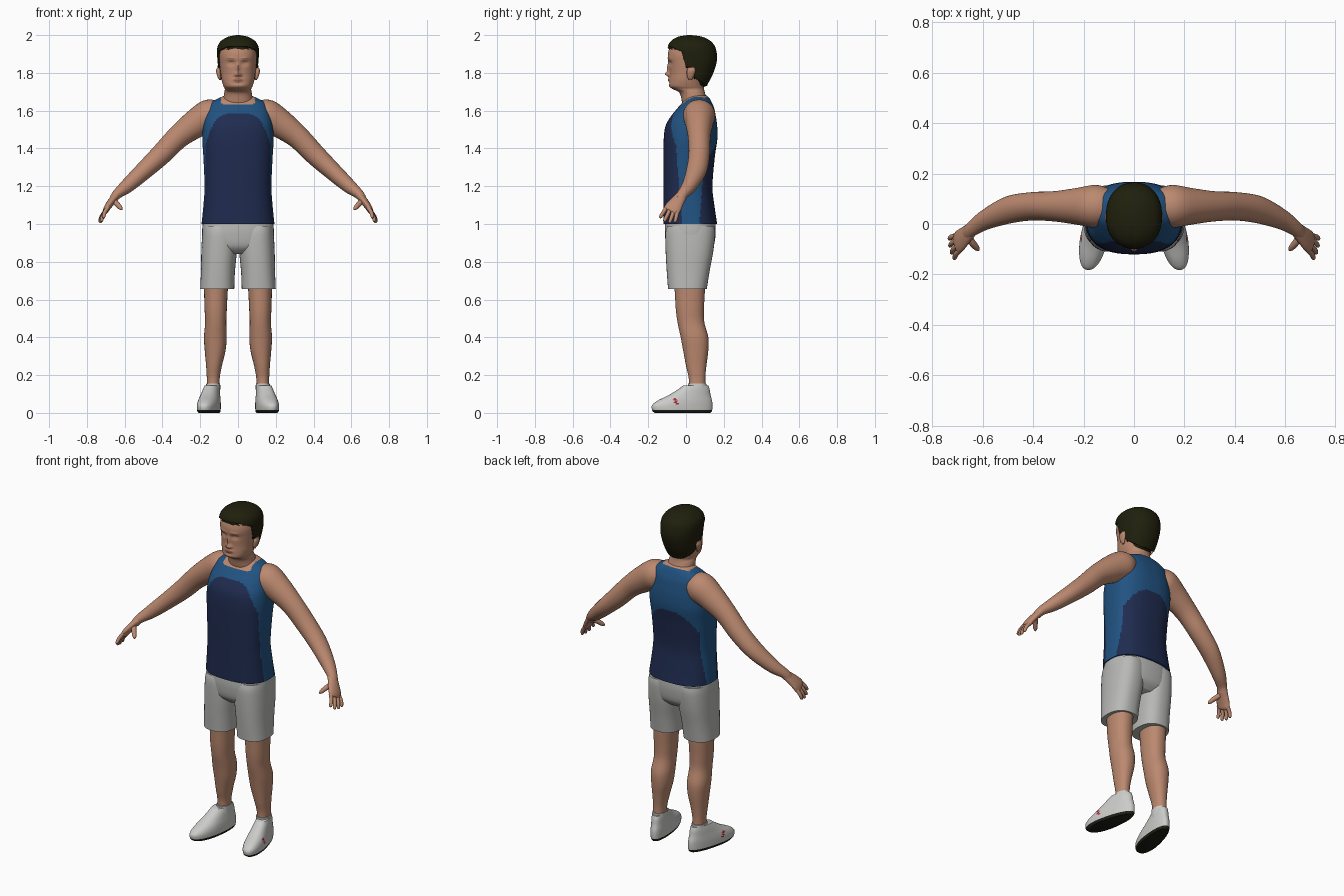
import bpy, bmesh, math
from mathutils import Vector

cube = bpy.data.objects.get("Cube")
if cube:
    bpy.data.objects.remove(cube, do_unlink=True)


def material(name, r, g, b):
    m = bpy.data.materials.new(name)
    m.use_nodes = True
    m.diffuse_color = (r, g, b, 1)
    bsdf = next(n for n in m.node_tree.nodes if n.type == 'BSDF_PRINCIPLED')
    bsdf.inputs["Base Color"].default_value = (r, g, b, 1)
    bsdf.inputs["Roughness"].default_value = 0.8
    return m


SKIN = material("skin", 0.50, 0.25, 0.16)
LIPS = material("lip_brown", 0.33, 0.13, 0.09)
BLUE = material("shirt_blue", 0.015, 0.085, 0.22)
NAVY = material("shirt_navy", 0.014, 0.025, 0.08)
GREY = material("shorts_grey", 0.48, 0.48, 0.47)
WHITE = material("shoe_white", 0.60, 0.60, 0.59)
SOLE = material("sole_black", 0.012, 0.013, 0.007)
HAIR = material("hair_dark", 0.014, 0.014, 0.004)
RED = material("red_accent", 0.40, 0.02, 0.03)


def spline(rows, steps):
    """Catmull-Rom interpolation of rows of numbers."""
    out = []
    for i in range(len(rows) - 1):
        a, b, c, d = (rows[max(0, min(len(rows) - 1, i + k))] for k in (-1, 0, 1, 2))
        for s in range(steps):
            t = s / steps
            out.append([q + 0.5 * t * (r - p + t * (2*p - 5*q + 4*r - w + t * (3*(q - r) + w - p)))
                        for p, q, r, w in zip(a, b, c, d)])
    return out + [list(rows[-1])]


def loft(name, rings, mats, side=1, warp=None, rule=None):
    """Skin rings of points; rule picks a material index per face, None deletes the face."""
    bm = bmesh.new()
    grid = [[bm.verts.new(warp(p) if warp else p) for p in ring] for ring in rings]
    n = len(grid[0])
    for lo, hi in zip(grid, grid[1:]):
        for i in range(n):
            j = (i + 1) % n
            bm.faces.new((lo[i], lo[j], hi[j], hi[i]))
    bm.faces.new(grid[0][::-1])
    bm.faces.new(grid[-1])
    doomed = []
    for f in bm.faces:
        index = rule(f.calc_center_median()) if rule else 0
        if index is None:
            doomed.append(f)
        else:
            f.material_index = index
    bmesh.ops.delete(bm, geom=doomed, context='FACES')
    for v in bm.verts:
        v.co.x *= side
    bmesh.ops.recalc_face_normals(bm, faces=bm.faces)
    me = bpy.data.meshes.new(name)
    bm.to_mesh(me)
    bm.free()
    for m in mats:
        me.materials.append(m)
    me.shade_smooth()
    me.set_sharp_from_angle(angle=math.radians(50))
    ob = bpy.data.objects.new(name, me)
    bpy.context.collection.objects.link(ob)
    return ob


def stack(name, rows, mats, power=2.2, segs=40, steps=6, **kw):
    """Level oval rings; row = z, centre x, front y, back y, half width."""
    rings = []
    for z, xc, yf, yb, hw in spline(rows, steps):
        ring = []
        for i in range(segs):
            a = 2 * math.pi * i / segs
            c, s = math.cos(a), math.sin(a)
            x = math.copysign(abs(c) ** (2 / power), c)
            y = math.copysign(abs(s) ** (2 / power), s)
            ring.append(Vector((xc + hw * x, (yf + yb) / 2 + (yb - yf) / 2 * y, z)))
        rings.append(ring)
    return loft(name, rings, mats, **kw)


def tube(name, rows, mat, side, segs=20, steps=6):
    """Oval tube on a path; row = x, y, z, radius across, radius through."""
    rows = spline(rows, steps)
    rings = []
    for i, (x, y, z, ra, rb) in enumerate(rows):
        t = Vector(rows[min(i + 1, len(rows) - 1)][:3]) - Vector(rows[max(i - 1, 0)][:3])
        t.normalize()
        u = (Vector((0, 1, 0)) - t * t.y).normalized()
        v = t.cross(u)
        rings.append([Vector((x, y, z)) + u * ra * math.cos(a) + v * rb * math.sin(a)
                      for a in (2 * math.pi * k / segs for k in range(segs))])
    return loft(name, rings, [mat], side=side)


# Shirt: dark arched panels front and back, lighter yoke and sides, skin inside the collar
def shirt_rule(c):
    x = abs(c.x)
    if x < 0.09 and c.z > 1.635 + 0.28 * (c.y + 0.02):
        return 2
    front = c.z < 1.585 - 0.1 * (x / 0.15) ** 4 and c.y < -0.02 - 0.08 * (c.z - 1)
    back = c.z < 1.43 - 0.1 * (x / 0.15) ** 3 and c.y > 0.07 + 0.08 * (c.z - 1)
    return 1 if front or back else 0


stack("shirt", [(1.0, 0, -.12, .165, .193), (1.1, 0, -.12, .15, .183), (1.2, 0, -.12, .14, .177),
                (1.35, 0, -.12, .152, .183), (1.45, 0, -.118, .166, .189), (1.52, 0, -.108, .165, .184),
                (1.57, 0, -.08, .158, .175), (1.61, 0, -.048, .15, .166), (1.64, 0, -.022, .138, .15),
                (1.665, 0, 0, .125, .105), (1.68, 0, .015, .11, .07)],
      [BLUE, NAVY, SKIN], power=2.5, segs=112, steps=9, rule=shirt_rule)


# Head and neck: oval rings with the features pushed in and out of the face
FEATURES = [(0, 1.793, .014, .011, -.021), (0, 1.822, .009, .028, -.013), (.036, 1.85, .017, .011, .011),
            (.035, 1.874, .026, .009, -.005), (0, 1.763, .024, .009, -.007), (0, 1.745, .02, .006, .004),
            (.014, 1.788, .007, .007, -.007), (.036, 1.848, .011, .005, -.005)]


def face_warp(p):
    if p.y < -0.03:
        for x, z, sx, sz, push in FEATURES:
            p.y += push * math.exp(-((abs(p.x) - x) / sx) ** 2 - ((p.z - z) / sz) ** 2)
    return p


def face_rule(c):
    if c.y > -0.05:
        return 0
    x = abs(c.x)
    mouth = (x / .026) ** 2 + ((c.z - 1.763) / .008) ** 2 < 1
    brow = .017 < x < .055 and abs(c.z - 1.876 + (x - .035) ** 2 * 8) < .003
    return 1 if mouth or brow else 0


stack("head", [(1.58, 0, -.01, .125, .095), (1.65, 0, -.022, .115, .08), (1.695, 0, -.035, .1, .073),
               (1.714, 0, -.07, .096, .07), (1.73, 0, -.09, .096, .077), (1.76, 0, -.089, .1, .086),
               (1.8, 0, -.087, .12, .092), (1.85, 0, -.091, .135, .098), (1.9, 0, -.096, .14, .1),
               (1.95, 0, -.078, .13, .09), (1.98, 0, -.04, .09, .05), (1.987, 0, 0, .05, .015)],
      [SKIN, LIPS], segs=112, steps=9, warp=face_warp, rule=face_rule)

# Hair: a cap trimmed along the hairline
HAIRLINE = [(-.2, 1.94), (-.085, 1.94), (-.022, 1.912), (0, 1.825), (.03, 1.825), (.045, 1.775),
            (.105, 1.73), (.3, 1.73)]


def hairline(y):
    for (a, za), (b, zb) in zip(HAIRLINE, HAIRLINE[1:]):
        if y <= b:
            return za + (zb - za) * (y - a) / (b - a)
    return HAIRLINE[-1][1]


def hair_warp(p):
    p.z = max(p.z, hairline(p.y))
    return p


hair = stack("hair", [(1.71, 0, -.09, .104, .082), (1.74, 0, -.09, .115, .09), (1.8, 0, -.09, .145, .101),
                      (1.87, 0, -.096, .164, .109), (1.93, 0, -.098, .157, .11), (1.965, 0, -.083, .134, .094),
                      (1.988, 0, -.05, .095, .06), (1.997, 0, -.015, .055, .028), (2.0, 0, .01, .025, .006)],
             [HAIR], segs=112, steps=9, warp=hair_warp,
             rule=lambda c: None if c.z <= hairline(c.y) + .0004 else 0)
shell = hair.modifiers.new("thickness", 'SOLIDIFY')
shell.thickness = 0.012
shell.offset = -1

# Shorts: waist part
stack("shorts_seat", [(.84, 0, -.06, .11, .11), (.88, 0, -.1, .145, .18), (.95, 0, -.112, .157, .19),
                      (1.01, 0, -.11, .155, .186)], [GREY], power=2.5)


# Shoes widen and turn out toward the toe
def shoe_warp(p):
    t = (.14 - p.y) / .32
    p.x = .122 + .058 * t + p.x * (.8 + .2 * min(1, 1.6 * t))
    return p


def shoe_rule(c):
    if c.z < .018:
        return 1
    middle = .122 + .058 * (.14 - c.y) / .32
    stripe = abs(c.y + .055 + (c.z - .06) * .4) < .007 and .045 < c.z < .08
    return 2 if stripe and c.x > middle + .02 else 0


for label, side in (("left", 1), ("right", -1)):
    # Arm and hand
    tube(label + "_arm", [(.1, .07, 1.59, .07, .065), (.15, .07, 1.575, .085, .085), (.225, .07, 1.53, .073, .076),
                          (.315, .07, 1.462, .06, .062), (.405, .07, 1.37, .056, .056),
                          (.495, .056, 1.285, .054, .048), (.585, .018, 1.203, .04, .038),
                          (.64, -.018, 1.158, .03, .026), (.66, -.036, 1.13, .03, .022)], SKIN, side, segs=32)
    tube(label + "_palm", [(.635, -.014, 1.16, .027, .022), (.665, -.042, 1.125, .036, .02),
                           (.69, -.066, 1.09, .044, .018), (.702, -.078, 1.068, .042, .014),
                           (.706, -.082, 1.062, .03, .006)], SKIN, side)
    tube(label + "_thumb", [(.662, -.045, 1.125, .014, .014), (.64, -.075, 1.105, .014, .014),
                            (.622, -.096, 1.085, .011, .011), (.615, -.104, 1.075, .003, .003)],
         SKIN, side, segs=12)
    across = Vector((.28, .87, -.41))
    for finger, off, length in (("index", -.033, .072), ("middle", -.011, .08),
                                ("ring", .011, .074), ("little", .032, .058)):
        base = Vector((.698, -.074, 1.075)) + across * off
        reach = (Vector((.36, -.36, -.86)) + across * off * 5) * length
        tube(f"{label}_{finger}_finger",
             [(*(base + reach * k + Vector((.006, 0, 0)) * math.sin(k * math.pi)), r, r)
              for k, r in ((0, .011), (.45, .0105), (.85, .009), (.97, .006), (1, .001))],
             SKIN, side, segs=12, steps=4)
    # Ear
    stack(label + "_ear", [(1.762, .095, .015, .03, .004), (1.78, .1, .006, .04, .009),
                           (1.81, .104, .004, .05, .012), (1.828, .104, .012, .046, .007)],
          [SKIN], segs=16, side=side)
    # Shorts leg, leg and sock
    stack(label + "_shorts_leg", [(.655, .11, -.095, .11, .09), (.75, .106, -.102, .125, .09),
                                  (.86, .1, -.108, .145, .094), (.95, .097, -.109, .154, .092),
                                  (.99, .096, -.1, .15, .088)], [GREY], power=2.4, side=side)
    stack(label + "_leg", [(.1, .131, .015, .105, .034), (.18, .131, .015, .102, .034),
                           (.25, .127, 0, .108, .042), (.33, .121, -.015, .118, .055),
                           (.4, .12, -.028, .118, .06), (.48, .118, -.045, .097, .056),
                           (.55, .118, -.054, .095, .059), (.65, .117, -.06, .1, .063),
                           (.75, .115, -.07, .1, .07)], [SKIN], side=side)
    stack(label + "_sock", [(.08, .132, .01, .112, .037), (.12, .132, .01, .11, .038),
                            (.155, .131, .01, .107, .037)], [WHITE], side=side)
    # Shoe
    stack(label + "_shoe", [(0, 0, -.165, .13, .05), (.012, 0, -.178, .138, .056), (.04, 0, -.18, .14, .057),
                            (.065, 0, -.15, .138, .055), (.095, 0, -.09, .13, .05),
                            (.125, 0, -.042, .125, .045), (.145, 0, -.015, .118, .04)],
          [WHITE, SOLE, RED], power=2.3, segs=64, side=side, warp=shoe_warp, rule=shoe_rule)
